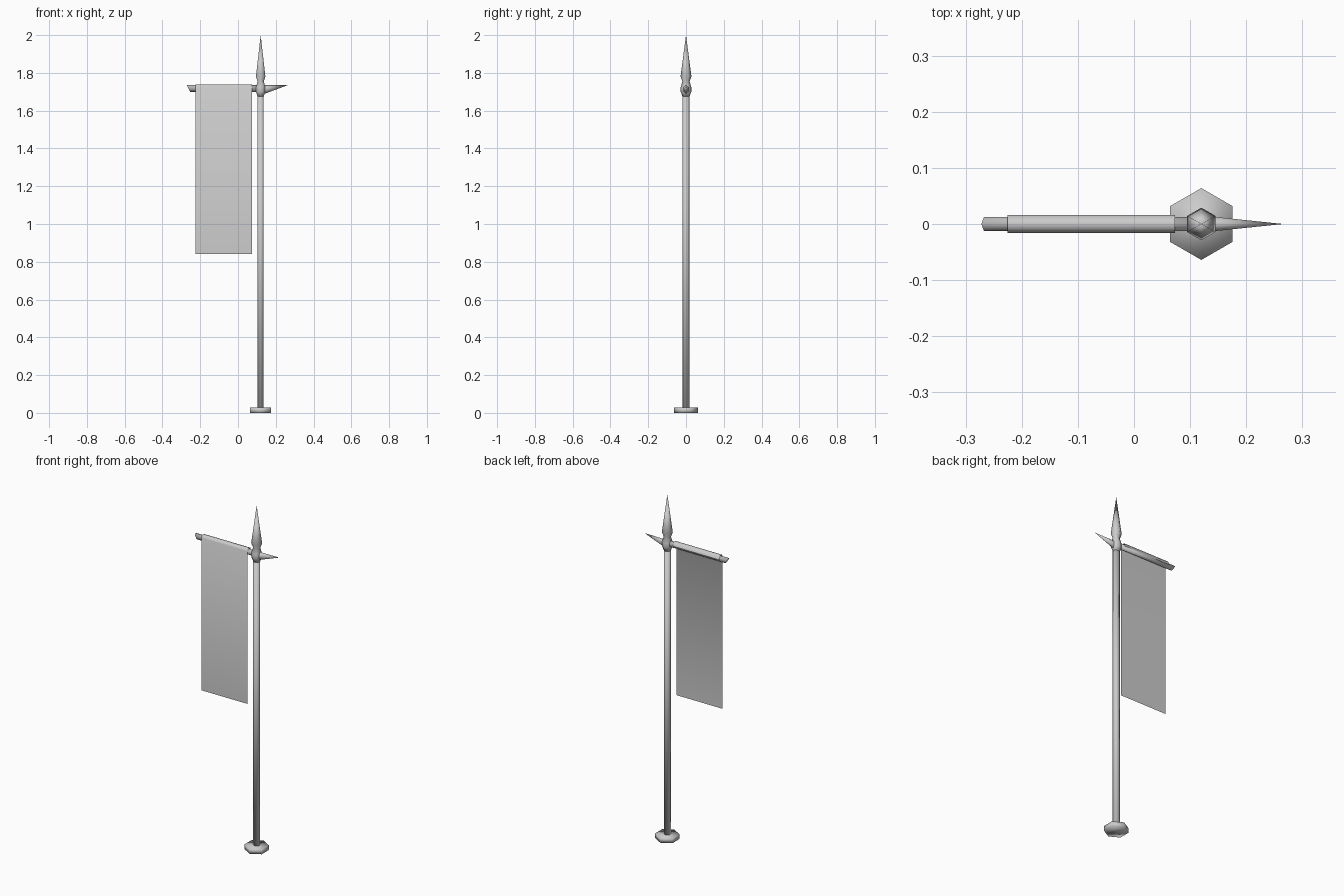
import bpy, bmesh, math
from mathutils import Vector

cube = bpy.data.objects.get("Cube")
if cube:
    bpy.data.objects.remove(cube)

grey = bpy.data.materials.new("plain_grey")
grey.use_nodes = True
colour = (0.6, 0.6, 0.6, 1)
grey.diffuse_color = colour
grey.node_tree.nodes["Principled BSDF"].inputs["Base Color"].default_value = colour

POLE_X = 0.12
SIDES = 6


def finish(name, bm, closed=True):
    if closed:
        bmesh.ops.recalc_face_normals(bm, faces=bm.faces)
    mesh = bpy.data.meshes.new(name)
    bm.to_mesh(mesh)
    bm.free()
    mesh.materials.append(grey)
    for p in mesh.polygons:
        p.use_smooth = True
    obj = bpy.data.objects.new(name, mesh)
    bpy.context.collection.objects.link(obj)
    return obj


def loft(name, rings):
    """Skin a list of vertex position rings and cap both ends."""
    bm = bmesh.new()
    loops = [[bm.verts.new(p) for p in ring] for ring in rings]
    for a, b in zip(loops, loops[1:]):
        for i in range(SIDES):
            j = (i + 1) % SIDES
            bm.faces.new((a[i], a[j], b[j], b[i]))
    bm.faces.new(loops[0])
    bm.faces.new(loops[-1])
    bmesh.ops.remove_doubles(bm, verts=bm.verts, dist=0.0002)
    return finish(name, bm)


def hexagon():
    for i in range(SIDES):
        a = math.tau * i / SIDES
        yield math.sin(a), math.cos(a)


def turned(name, profile):
    """Upright hexagonal part from (radius, height) pairs."""
    return loft(name, [[Vector((POLE_X + r * s, r * c, z)) for s, c in hexagon()]
                       for r, z in profile])


def level(name, sections):
    """Part along x from (x, centre z, half width, half height, end slant)."""
    return loft(name, [[Vector((x - slant * c, w * s / 0.866, z + h * c)) for s, c in hexagon()]
                       for x, z, w, h, slant in sections])


# Upright parts
turned("base", [(0.064, 0), (0.064, 0.028)])
turned("pole", [(0.0185, 0.02), (0.0185, 1.69)])
turned("spear_head", [(0.0185, 1.675), (0.028, 1.70), (0.028, 1.725),
                      (0.019, 1.755), (0.029, 1.78), (0.0, 2.0)])

# Crossbar with a slanted outer end, and the spike opposite it
level("crossbar", [(-0.263, 1.718, 0.0125, 0.018, 0.009), (POLE_X, 1.718, 0.0125, 0.018, 0)])
level("side_spike", [(POLE_X, 1.712, 0.015, 0.024, 0), (0.145, 1.713, 0.0125, 0.022, 0),
                     (0.266, 1.736, 0, 0, 0)])

# Banner: one sheet hanging in front, folded over the crossbar
bm = bmesh.new()
fold = [(-0.016, 0.84), (-0.016, 1.725), (-0.008, 1.739), (0.008, 1.739), (0.016, 1.718)]
strip = [[bm.verts.new((x, y, z)) for x in (-0.225, 0.073)] for y, z in fold]
for a, b in zip(strip, strip[1:]):
    bm.faces.new((a[0], a[1], b[1], b[0]))
finish("banner", bm, closed=False)
